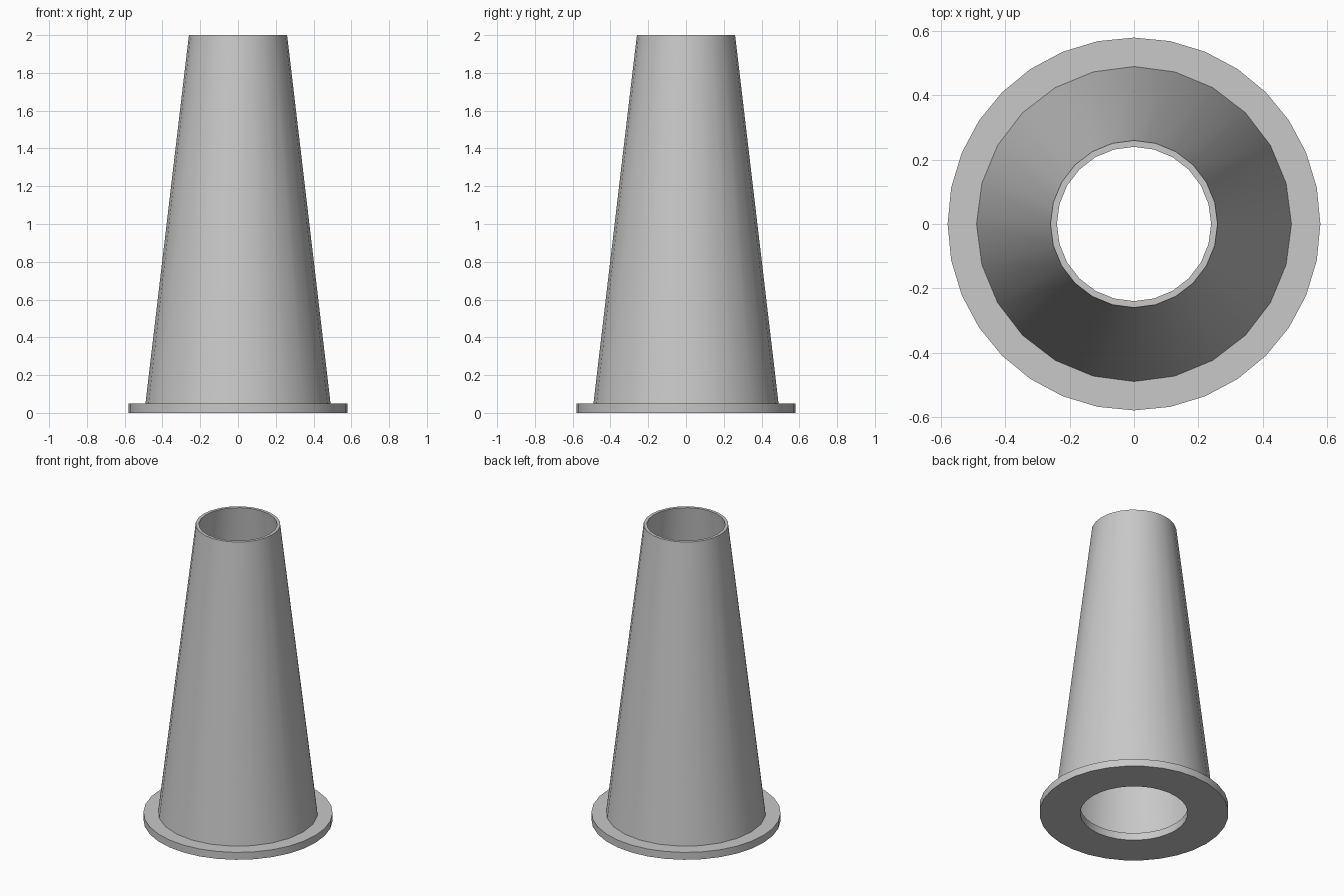
import bpy
import math

cube = bpy.data.objects.get("Cube")
if cube:
    bpy.data.objects.remove(cube, do_unlink=True)

grey = bpy.data.materials.new("plain_grey")
grey.use_nodes = True
colour = (0.58, 0.58, 0.58, 1)
grey.diffuse_color = colour
grey.node_tree.nodes["Principled BSDF"].inputs["Base Color"].default_value = colour


def lathe(name, profile, sides):
    """Sweep a closed (radius, height) profile round the z axis."""
    n = len(profile)
    verts = []
    for s in range(sides):
        a = 2 * math.pi * s / sides
        verts += [(r * math.cos(a), r * math.sin(a), z) for r, z in profile]
    faces = []
    for s in range(sides):
        t = (s + 1) % sides
        for i in range(n):
            j = (i + 1) % n
            faces.append((s * n + i, t * n + i, t * n + j, s * n + j))
    mesh = bpy.data.meshes.new(name)
    mesh.from_pydata(verts, [], faces)
    mesh.materials.append(grey)
    obj = bpy.data.objects.new(name, mesh)
    bpy.context.collection.objects.link(obj)
    bpy.ops.object.select_all(action="DESELECT")
    obj.select_set(True)
    bpy.context.view_layer.objects.active = obj
    bpy.ops.object.shade_smooth_by_angle(angle=math.radians(30))
    return obj


base_top = 0.05

# Flat base ring with a round opening
lathe("base_flange", [(0.33, 0), (0.58, 0), (0.58, base_top), (0.33, base_top)], 32)

# Hollow tapered body, open at both ends
lathe("tapered_tube", [(0.47, base_top), (0.49, base_top), (0.26, 2), (0.24, 2)], 24)
